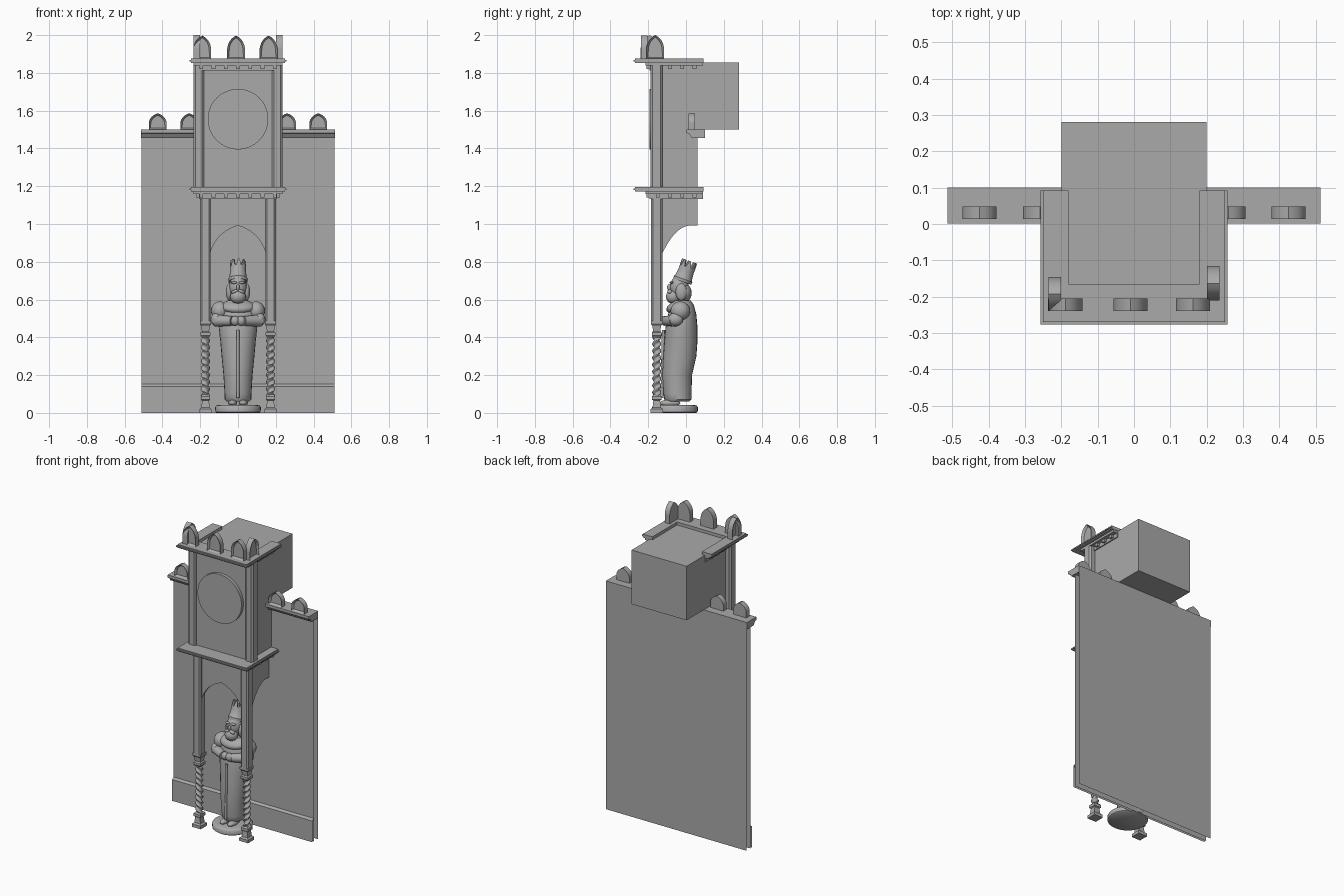
import bpy, bmesh, math
from mathutils import Vector

if "Cube" in bpy.data.objects:
    bpy.data.objects.remove(bpy.data.objects["Cube"])

stone = bpy.data.materials.new("grey stone")
stone.diffuse_color = (0.4, 0.4, 0.4, 1)
stone.use_nodes = True
stone.node_tree.nodes["Principled BSDF"].inputs["Base Color"].default_value = stone.diffuse_color


def add(name, bm, smooth=False, normals=True):
    if normals:
        bmesh.ops.recalc_face_normals(bm, faces=bm.faces[:])
    me = bpy.data.meshes.new(name)
    bm.to_mesh(me)
    bm.free()
    ob = bpy.data.objects.new(name, me)
    bpy.context.collection.objects.link(ob)
    me.materials.append(stone)
    if smooth:
        bpy.ops.object.select_all(action='DESELECT')
        ob.select_set(True)
        bpy.context.view_layer.objects.active = ob
        bpy.ops.object.shade_smooth_by_angle(angle=math.radians(40))
    return ob


def prism_bm(pts, axis, a, b):
    """Extrude a 2D outline along an axis from a to b."""
    put = {'x': lambda u, v, w: (w, u, v), 'y': lambda u, v, w: (u, w, v),
           'z': lambda u, v, w: (u, v, w)}[axis]
    bm = bmesh.new()
    lo = [bm.verts.new(put(u, v, a)) for u, v in pts]
    hi = [bm.verts.new(put(u, v, b)) for u, v in pts]
    bm.faces.new(lo)
    bm.faces.new(hi[::-1])
    n = len(pts)
    for i in range(n):
        j = (i + 1) % n
        bm.faces.new((lo[i], lo[j], hi[j], hi[i]))
    bmesh.ops.recalc_face_normals(bm, faces=bm.faces[:])
    return bm


def prism(name, pts, axis, a, b, smooth=False):
    return add(name, prism_bm(pts, axis, a, b), smooth)


def box(name, x, y, z, bevel=0, vertical=False):
    bm = prism_bm([(x[0], y[0]), (x[1], y[0]), (x[1], y[1]), (x[0], y[1])], 'z', *z)
    if bevel:
        edges = [e for e in bm.edges if not vertical
                 or abs(e.verts[0].co.z - e.verts[1].co.z) > 1e-5]
        bmesh.ops.bevel(bm, geom=edges, offset=bevel, segments=1, affect='EDGES')
    return add(name, bm)


def sheet(name, pts):
    """Open surface: (y, z) line swept across the wall width."""
    bm = bmesh.new()
    rows = [(bm.verts.new((-0.51, y, z)), bm.verts.new((0.51, y, z))) for y, z in pts]
    for p, q in zip(rows, rows[1:]):
        bm.faces.new((p[0], p[1], q[1], q[0]))
    add(name, bm, normals=False)


def loft(name, rings, smooth=True):
    bm = bmesh.new()
    vs = [[bm.verts.new(p) for p in r] for r in rings]
    n = len(vs[0])
    for r, s in zip(vs, vs[1:]):
        for i in range(n):
            bm.faces.new((r[i], r[(i + 1) % n], s[(i + 1) % n], s[i]))
    bm.faces.new(vs[0])
    bm.faces.new(vs[-1])
    return add(name, bm, smooth)


def ellipse(x, y, z, rx, ry, n=24):
    return [(x + rx * math.cos(2 * math.pi * i / n), y + ry * math.sin(2 * math.pi * i / n), z)
            for i in range(n)]


def ball(name, loc, r, rot=(0, 0, 0)):
    bm = bmesh.new()
    bmesh.ops.create_uvsphere(bm, u_segments=20, v_segments=12, radius=1)
    ob = add(name, bm, True)
    ob.location, ob.scale, ob.rotation_euler = loc, r, rot
    return ob


def limb(name, a, b, ra, rb):
    a, b = Vector(a), Vector(b)
    bm = bmesh.new()
    bmesh.ops.create_cone(bm, cap_ends=True, segments=16, radius1=ra, radius2=rb,
                          depth=(b - a).length)
    ob = add(name, bm, True)
    ob.location = (a + b) / 2
    ob.rotation_euler = (b - a).to_track_quat('Z', 'Y').to_euler()


def bezier(p, c, q, n=10):
    return [tuple((1 - t) ** 2 * p[k] + 2 * t * (1 - t) * c[k] + t * t * q[k] for k in (0, 1))
            for t in (i / n for i in range(n + 1))]


def merlon(name, loc, h, turn=0):
    """Pointed battlement with a recessed front."""
    w, d = 0.047, 0.0175
    half = [(w, 0), (w, h * 0.4)] + bezier((w, h * 0.45), (w * 0.85, h * 0.85), (0, h), 6)
    pts = half + [(-x, z) for x, z in half[-2::-1]]
    bm = prism_bm(pts, 'y', -d, d)
    front = [f for f in bm.faces if f.normal.y < -0.9]
    bmesh.ops.inset_region(bm, faces=front, thickness=0.011, depth=0)
    bmesh.ops.translate(bm, verts=list({v for f in front for v in f.verts}), vec=(0, 0.014, 0))
    ob = add(name, bm, True)
    ob.location, ob.rotation_euler = loc, (0, 0, turn)


# Wall: front and back skins, skirting, moulded coping with battlements
sheet("wall_front", [(0.06, 0.0), (0.06, 1.46)])
sheet("wall_back", [(0.1, 1.5), (0.1, 0.0)])
sheet("skirting", [(0.045, 0.0), (0.045, 0.14), (0.058, 0.152)])
prism("wall_coping", [(0.1, 1.5), (0.002, 1.5), (0.002, 1.482), (0.015, 1.478),
                      (0.03, 1.455), (0.1, 1.455)], 'x', -0.513, 0.513)
for i, x in enumerate((-0.425, -0.258, 0.26, 0.425)):
    merlon(f"wall_merlon_{i}", (x, 0.031, 1.5), 0.086)

# Tower body, rear box and clock disc
box("tower_body", (-0.2, 0.2), (-0.172, 0.06), (1.14, 1.5))
box("rear_box", (-0.2, 0.2), (-0.172, 0.28), (1.5, 1.855))
prism("clock_disc", [(0.16 * math.cos(t * math.pi / 32), 1.555 + 0.16 * math.sin(t * math.pi / 32))
                     for t in range(64)], 'y', -0.192, -0.17, True)


def u_shape(x, front, back, ix=0.18, iy=-0.165):
    return [(-x, back), (-x, front), (x, front), (x, back), (ix, back), (ix, iy),
            (-ix, iy), (-ix, back)]


# Two U-shaped cornices with dentils
for name, top in (("middle", 1.195), ("top", 1.875)):
    bm = prism_bm(u_shape(0.257, -0.277, 0.092), 'z', top - 0.022, top)
    rim = [e for e in bm.edges if abs(e.verts[0].co.z - e.verts[1].co.z) < 1e-5
           and all(abs(v.co.x) > 0.25 for v in e.verts)
           and not all(v.co.y > 0 for v in e.verts)]
    bmesh.ops.bevel(bm, geom=rim, offset=0.007, segments=2, affect='EDGES')
    add(name + "_cornice_plate", bm)
    prism(name + "_cornice_band", u_shape(0.235, -0.215, 0.09), 'z', top - 0.036, top - 0.022)
    prism(name + "_cornice_base", u_shape(0.207, -0.193, 0.09), 'z', top - 0.062, top - 0.036)
    for i in range(7):
        x = -0.195 + i * 0.065
        box(f"{name}_dentil_{i}", (x - 0.01, x + 0.01), (-0.21, -0.19), (top - 0.054, top - 0.036))
    for s in (-1, 1):
        for i in range(4):
            y = -0.15 + i * 0.065
            box(f"{name}_side_dentil_{s}_{i}", sorted((s * 0.2, s * 0.222)),
                (y - 0.01, y + 0.01), (top - 0.054, top - 0.036))

# Tower battlements
for i, x in enumerate((-0.189, -0.01, 0.162)):
    merlon(f"tower_merlon_{i}", (x, -0.222, 1.875), 0.122)
merlon("tower_merlon_left", (-0.218, -0.193, 1.875), 0.125, -math.pi / 2)
merlon("tower_merlon_right", (0.218, -0.163, 1.875), 0.125, math.pi / 2)

# Pointed arch panels below the tower
left = bezier((-0.148, 0.84), (-0.12, 0.955), (0, 0.992))
prism("front_arch", left + [(-x, z) for x, z in left[-2::-1]] + [(0.148, 1.14), (-0.148, 1.14)],
      'y', -0.168, -0.15)
side = bezier((-0.127, 0.84), (-0.06, 0.985), (0.02, 0.992)) + [(0.06, 0.992), (0.06, 1.14),
                                                                (-0.127, 1.14)]

for s, n in ((-1, "left"), (1, "right")):
    prism(n + "_side_arch", side, 'x', s * 0.165, s * 0.183)
    # Posts
    box(n + "_upper_post", sorted((s * 0.18, s * 0.235)), (-0.187, -0.125), (1.19, 1.86), 0.01, True)
    box(n + "_lower_post", sorted((s * 0.145, s * 0.2)), (-0.185, -0.125), (0.485, 1.14), 0.009, True)
    # Twisted column with square foot and capital
    cx, cy = s * 0.172, -0.155
    rings = []
    for k in range(73):
        z, ring = 0.09 + 0.33 * k / 72, []
        for i in range(18):
            a = 2 * math.pi * i / 18
            r = 0.019 + 0.0055 * math.cos(2 * a - s * 2 * math.pi * 9 * k / 72)
            ring.append((cx + r * math.cos(a), cy + r * math.sin(a), z))
        rings.append(ring)
    loft(n + "_twisted_column", rings)

    def square(z, r):
        return [(cx + u * r, cy + v * r, z) for u, v in ((-1, -1), (1, -1), (1, 1), (-1, 1))]

    loft(n + "_column_foot", [square(z, r) for z, r in (
        (0, 0.032), (0.02, 0.032), (0.028, 0.022), (0.065, 0.018), (0.07, 0.025),
        (0.088, 0.025), (0.098, 0.016))], False)
    loft(n + "_column_capital", [square(z, r) for z, r in (
        (0.4, 0.018), (0.41, 0.026), (0.425, 0.026), (0.432, 0.019), (0.46, 0.023),
        (0.47, 0.03), (0.486, 0.03))], False)

# Statue: pedestal, feet and robe
loft("pedestal", [ellipse(0, -0.058, z, r, r, 32) for z, r in (
    (0, 0.112), (0.006, 0.12), (0.03, 0.121), (0.038, 0.115), (0.042, 0.105))])
loft("statue_robe", [ellipse(0, y, z, rx, ry) for z, y, rx, ry in (
    (0.06, -0.045, 0.06, 0.062), (0.072, -0.043, 0.071, 0.072), (0.1, -0.045, 0.071, 0.074),
    (0.2, -0.047, 0.077, 0.079), (0.3, -0.033, 0.087, 0.088), (0.38, -0.027, 0.094, 0.088),
    (0.45, -0.024, 0.102, 0.085), (0.52, -0.02, 0.1, 0.075), (0.57, -0.02, 0.085, 0.062),
    (0.595, -0.02, 0.055, 0.045))])
limb("robe_sash", (0, -0.127, 0.08), (0, -0.12, 0.44), 0.008, 0.008)
ball("collar", (0, -0.04, 0.562), (0.092, 0.066, 0.035), (0.3, 0, 0))
for s, n in ((-1, "left"), (1, "right")):
    ball(n + "_foot", (s * 0.028, -0.085, 0.052), (0.024, 0.055, 0.018))
    # Arms folded in front
    ball(n + "_sleeve", (s * 0.097, -0.03, 0.54), (0.046, 0.052, 0.05))
    ball(n + "_elbow", (s * 0.115, -0.055, 0.495), (0.03, 0.04, 0.035))
    limb(n + "_forearm", (s * 0.118, -0.06, 0.488), (s * 0.03, -0.112, 0.487), 0.032, 0.025)
    ball(n + "_hand", (s * 0.016, -0.112, 0.487), (0.024, 0.022, 0.026))
    # Face details
    ball(n + "_moustache", (s * 0.017, -0.086, 0.643), (0.02, 0.013, 0.009), (0, s * 0.4, 0))
    ball(n + "_eyebrow", (s * 0.02, -0.077, 0.69), (0.017, 0.01, 0.007))
    ball(n + "_hair_curl", (s * 0.046, -0.025, 0.64), (0.018, 0.03, 0.045))
ball("head", (0, -0.035, 0.665), (0.047, 0.05, 0.062))
ball("nose", (0, -0.088, 0.665), (0.009, 0.012, 0.018))
ball("beard", (0, -0.068, 0.615), (0.042, 0.038, 0.038), (0.3, 0, 0))
ball("hair", (0, -0.008, 0.635), (0.054, 0.038, 0.05))

# Crown: flaring band with raised points, tilted back
profile = [(0, 0.05), (0.015, 0.052), (0.022, 0.046), (0.06, 0.042), (0.1, 0.043)]
rings = [ellipse(0, 0, z, r, r, 32) for z, r in profile]
rings[-1] = [(x, y, z + (0.016 if i % 4 in (0, 1) else -0.018))
             for i, (x, y, z) in enumerate(rings[-1])]
rings += [[(x * 0.75, y * 0.75, z) for x, y, z in rings[-1]], ellipse(0, 0, 0.06, 0.03, 0.03, 32)]
crown = loft("crown", rings)
crown.location, crown.rotation_euler = (0, -0.02, 0.695), (-0.35, 0, 0)
